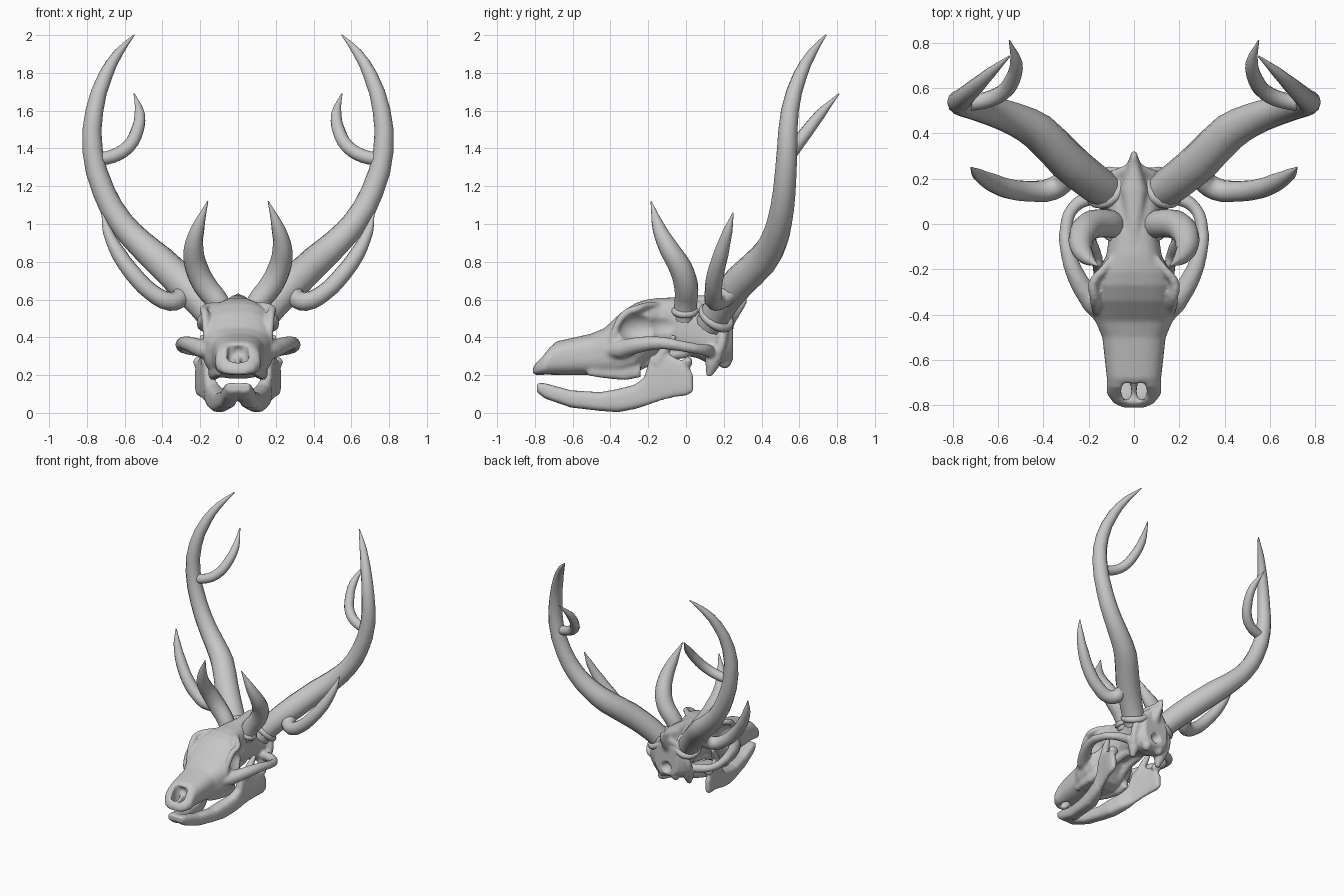
import bpy
import bmesh
import math
from mathutils import Vector

cube = bpy.data.objects.get("Cube")
if cube:
    bpy.data.objects.remove(cube, do_unlink=True)

bone = bpy.data.materials.new("bone_grey")
bone.use_nodes = True
GREY = (0.57, 0.57, 0.57, 1)
bone.diffuse_color = GREY
bone.node_tree.nodes["Principled BSDF"].inputs["Base Color"].default_value = GREY


def activate(obj):
    bpy.ops.object.select_all(action='DESELECT')
    obj.select_set(True)
    bpy.context.view_layer.objects.active = obj


def apply(obj, kind, **settings):
    mod = obj.modifiers.new(kind.lower(), kind)
    for key, value in settings.items():
        setattr(mod, key, value)
    activate(obj)
    bpy.ops.object.modifier_apply(modifier=mod.name)


def mirrored(obj):
    apply(obj, 'MIRROR', use_mirror_merge=False)
    return obj


def finish(obj, angle=50):
    """Give a part its colour and smooth shading."""
    obj.data.materials.clear()
    obj.data.materials.append(bone)
    activate(obj)
    bpy.ops.object.shade_smooth_by_angle(angle=math.radians(angle))


def fuse(name, parts):
    """Melt overlapping parts into one organic bone."""
    activate(parts[0])
    for part in parts:
        part.select_set(True)
    bpy.ops.object.join()
    obj = bpy.context.object
    obj.name = name
    apply(obj, 'REMESH', mode='VOXEL', voxel_size=0.01)
    apply(obj, 'SMOOTH', factor=0.5, iterations=4)
    finish(obj, angle=60)


def mesh_object(name, bm):
    bmesh.ops.recalc_face_normals(bm, faces=bm.faces)
    mesh = bpy.data.meshes.new(name)
    bm.to_mesh(mesh)
    bm.free()
    obj = bpy.data.objects.new(name, mesh)
    bpy.context.collection.objects.link(obj)
    return obj


def tube(name, points, steps=3):
    """Mirrored pair of tapered tubes through (x, y, z, radius) points."""
    curve = bpy.data.curves.new(name, 'CURVE')
    curve.dimensions = '3D'
    curve.bevel_depth = 1
    curve.bevel_resolution = 4
    curve.resolution_u = steps
    curve.use_fill_caps = True
    spline = curve.splines.new('BEZIER')
    spline.bezier_points.add(len(points) - 1)
    for bp, (x, y, z, r) in zip(spline.bezier_points, points):
        bp.co = (x, y, z)
        bp.radius = r
        bp.handle_left_type = bp.handle_right_type = 'AUTO'
    obj = bpy.data.objects.new(name, curve)
    bpy.context.collection.objects.link(obj)
    activate(obj)
    bpy.ops.object.convert(target='MESH')
    obj = bpy.context.object
    apply(obj, 'WELD', merge_threshold=0.0001)
    return mirrored(obj)


def loft(name, stations, sides=20, power=0.75):
    """Rounded sections along y: (y, centre x, half width, low z, high z)."""
    bm = bmesh.new()
    rings = []
    for y, cx, hw, lo, hi in stations:
        ring = []
        for i in range(sides):
            a = math.tau * (i + 0.5) / sides
            c, s = math.cos(a), math.sin(a)
            ring.append(bm.verts.new((
                cx + hw * math.copysign(abs(c) ** power, c), y,
                (lo + hi) / 2 + (hi - lo) / 2 * math.copysign(abs(s) ** power, s))))
        rings.append(ring)
    for a, b in zip(rings, rings[1:]):
        for i in range(sides):
            j = (i + 1) % sides
            bm.faces.new((a[i], a[j], b[j], b[i]))
    bm.faces.new(rings[0])
    bm.faces.new(rings[-1])
    return mesh_object(name, bm)


def ball(name, centre, size):
    bm = bmesh.new()
    bmesh.ops.create_uvsphere(bm, u_segments=20, v_segments=12, radius=1)
    bmesh.ops.scale(bm, vec=size, verts=bm.verts)
    bmesh.ops.translate(bm, vec=centre, verts=bm.verts)
    return mesh_object(name, bm)


def carve(obj, centre, size):
    cutter = ball("cutter", centre, size)
    cutter.hide_render = True
    apply(obj, 'BOOLEAN', operation='DIFFERENCE', solver='EXACT', object=cutter)
    bpy.data.objects.remove(cutter, do_unlink=True)


def burr(name, centre, axis, radius, thick):
    bpy.ops.mesh.primitive_torus_add(major_radius=radius, minor_radius=thick,
                                     major_segments=20, minor_segments=8)
    obj = bpy.context.object
    obj.name = name
    turn = Vector(axis).to_track_quat('Z', 'Y').to_matrix().to_4x4()
    turn.translation = centre
    obj.data.transform(turn)
    obj.matrix_world.identity()
    finish(mirrored(obj))


# Skull body from muzzle to occiput
body = loft("skull_body", [
    (-.81, 0, .05, .205, .24), (-.79, 0, .09, .2, .27), (-.75, 0, .12, .2, .315),
    (-.72, 0, .12, .2, .355), (-.68, 0, .12, .2, .38), (-.5, 0, .14, .2, .42),
    (-.43, 0, .17, .19, .45), (-.34, 0, .19, .18, .535), (-.27, 0, .19, .2, .58),
    (-.21, 0, .165, .26, .6), (-.14, 0, .125, .31, .61), (-.04, 0, .11, .31, .61),
    (.06, 0, .12, .29, .6), (.14, 0, .14, .25, .58), (.21, 0, .14, .25, .55),
    (.25, 0, .1, .28, .52)], sides=28, power=0.72)

# Nose cavity, split nostril slots, eye sockets, temples and spinal opening
carve(body, (0, -.77, .32), (.06, .09, .056))
for side in (-1, 1):
    carve(body, (side * .034, -.735, .25), (.024, .045, .2))
    carve(body, (side * .225, -.25, .45), (.11, .125, .09))
    carve(body, (side * .2, -.1, .46), (.095, .13, .08))
carve(body, (0, .27, .34), (.045, .06, .045))

# Crests, cheek arches, teeth ridges and base spurs
septum = loft("nasal_septum", [(-.78, 0, .012, .21, .25), (-.64, 0, .014, .21, .34)])
crest = loft("crest", [(-.2, 0, .012, .5, .6), (0, 0, .04, .5, .62), (.15, 0, .06, .5, .625),
                       (.25, 0, .035, .46, .625), (.32, 0, .01, .575, .64)])
rim = tube("socket_rim", [(.165, -.39, .36, .02), (.17, -.37, .45, .02), (.175, -.32, .525, .022),
                          (.18, -.26, .55, .022), (.135, -.2, .57, .018), (.1, -.15, .575, .012)])
arch = tube("cheek_arch", [(.13, -.43, .32, .03), (.18, -.35, .335, .05), (.245, -.25, .36, .043),
                           (.29, -.13, .37, .034), (.3, -.02, .353, .029), (.27, .07, .337, .028),
                           (.195, .115, .33, .034), (.11, .13, .32, .03)])
nuchal = tube("nuchal_ridge", [(.14, .16, .28, .025), (.15, .19, .38, .028), (.11, .2, .48, .03),
                               (0, .25, .58, .025)])
spur = tube("skull_base_spur", [(.12, .15, .33, .05), (.12, .14, .26, .04), (.115, .12, .195, .016)])
wing = tube("palate_wing", [(.08, -.3, .23, .03), (.06, -.15, .29, .025), (.05, 0, .32, .03)])
condyles = mirrored(ball("occipital_condyles", (.055, .205, .28), (.035, .04, .045)))
teeth = mirrored(loft("upper_tooth_row", [
    (-.52, .1, .015, .196, .25), (-.42, .12, .027, .182, .26),
    (-.32, .13, .028, .173, .26), (-.24, .13, .02, .188, .26)]))
fuse("skull", [body, septum, crest, rim, arch, nuchal, spur, wing, condyles, teeth])

# Lower jaw
jaw = mirrored(loft("jaw_body", [
    (-.79, .03, .036, .11, .16), (-.745, .034, .044, .075, .157), (-.61, .055, .046, .028, .12),
    (-.455, .085, .047, .01, .11), (-.36, .1, .05, .003, .127), (-.27, .125, .044, .02, .15),
    (-.22, .145, .034, .035, .19), (-.19, .155, .027, .045, .3), (-.12, .175, .024, .068, .33),
    (-.05, .195, .024, .085, .29), (0, .205, .024, .09, .275), (.038, .21, .018, .11, .2)],
    sides=16, power=0.65))
coronoid = tube("jaw_coronoid", [(.165, -.16, .26, .03), (.18, -.1, .35, .027), (.19, -.06, .41, .015)])
jaw_joint = mirrored(ball("jaw_condyle", (.2, .01, .27), (.04, .025, .03)))
fuse("lower_jaw", [jaw, coronoid, jaw_joint])

# Large antlers with their tines
finish(tube("main_antler", [
    (.1, .13, .47, .08), (.18, .185, .57, .084), (.3, .285, .695, .088), (.42, .405, .81, .084),
    (.52, .46, .9, .074), (.62, .495, 1.01, .066), (.71, .52, 1.17, .06), (.77, .535, 1.39, .054),
    (.76, .55, 1.6, .047), (.7, .605, 1.79, .037), (.63, .67, 1.91, .024), (.55, .74, 2, .004)],
    steps=2))
finish(tube("upper_tine", [
    (.76, .53, 1.34, .034), (.66, .545, 1.36, .036), (.58, .58, 1.41, .036),
    (.535, .64, 1.49, .034), (.52, .71, 1.58, .028), (.55, .81, 1.69, .003)]))
finish(tube("brow_tine", [
    (.31, .28, .67, .045), (.305, .2, .61, .05), (.36, .155, .59, .05), (.46, .145, .64, .046),
    (.55, .155, .73, .045), (.63, .185, .84, .04), (.69, .22, .96, .026), (.72, .25, 1.06, .003)]))
burr("antler_burr", (.125, .16, .505), (.5, .5, .75), .08, .024)

# Short forward-curving horns
finish(tube("front_horn", [
    (.07, -.01, .5, .058), (.11, 0, .59, .062), (.175, 0, .675, .064), (.22, -.03, .77, .061),
    (.235, -.09, .87, .052), (.215, -.14, .97, .037), (.16, -.185, 1.12, .003)]))
burr("horn_burr", (.085, -.005, .545), (.45, 0, .9), .056, .02)
